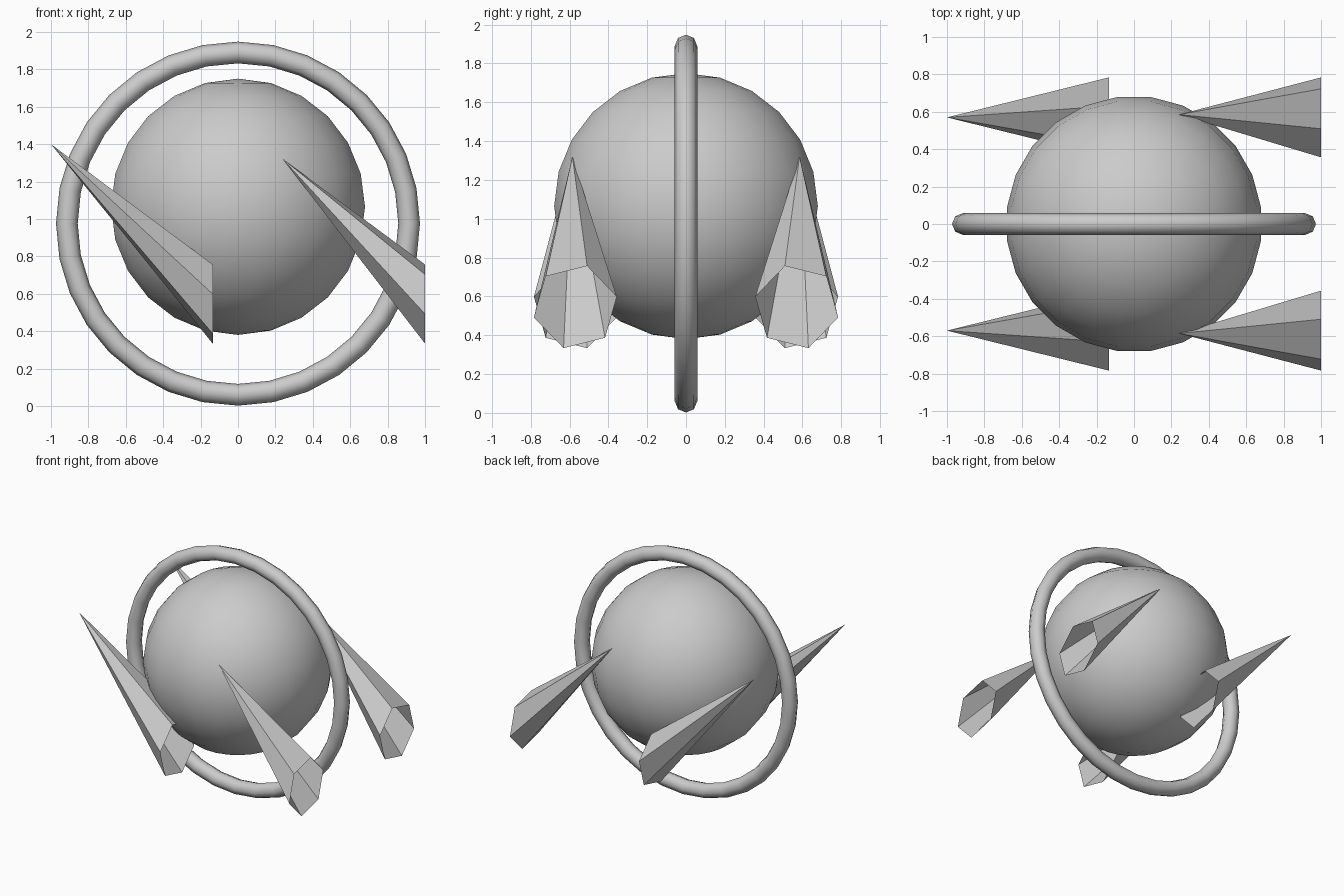
import bpy, bmesh
from math import radians, cos, sin, pi

if "Cube" in bpy.data.objects:
    bpy.data.objects.remove(bpy.data.objects["Cube"])


def smooth(angle):
    bpy.ops.object.shade_smooth_by_angle(angle=radians(angle))


# Central ball
bpy.ops.mesh.primitive_uv_sphere_add(segments=24, ring_count=12, radius=0.685,
                                     location=(0, 0, 1.065),
                                     rotation=(0, 0, radians(7.5)))
bpy.context.object.name = "ball"
smooth(40)

# Upright ring around the ball
bpy.ops.mesh.primitive_torus_add(major_segments=32, minor_segments=8,
                                 major_radius=0.915, minor_radius=0.058,
                                 location=(0, 0, 0.975),
                                 rotation=(pi / 2, 0, 0))
bpy.context.object.name = "ring"
smooth(50)


def spike(name, side, tip, base_x, start):
    """Open six-sided cone with an upright mouth and a slanted tip."""
    bm = bmesh.new()
    apex = bm.verts.new((tip[0], side * tip[1], tip[2]))
    mouth = []
    for i in range(6):
        a = radians(start + 60 * i)
        mouth.append(bm.verts.new((base_x, side * (0.57 + 0.22 * cos(a)),
                                   0.545 + 0.22 * sin(a))))
    for i in range(6):
        tri = (mouth[i], mouth[(i + 1) % 6], apex)
        bm.faces.new(tri if side < 0 else tri[::-1])
    # Point every face away from the cone axis
    centre = sum((v.co for v in bm.verts), apex.co * 0) / 7
    for f in bm.faces:
        f.normal_update()
        if f.normal.dot(f.calc_center_median() - centre) < 0:
            f.normal_flip()
    mesh = bpy.data.meshes.new(name)
    bm.to_mesh(mesh)
    bm.free()
    obj = bpy.data.objects.new(name, mesh)
    bpy.context.collection.objects.link(obj)
    return obj


# Four spikes, two on each side
for side, label in ((-1, "front"), (1, "back")):
    spike(f"{label}_right_spike", side, (0.24, 0.585, 1.32), 1.0, 46)
    spike(f"{label}_left_spike", side, (-1.0, 0.57, 1.40), -0.135, 14)
